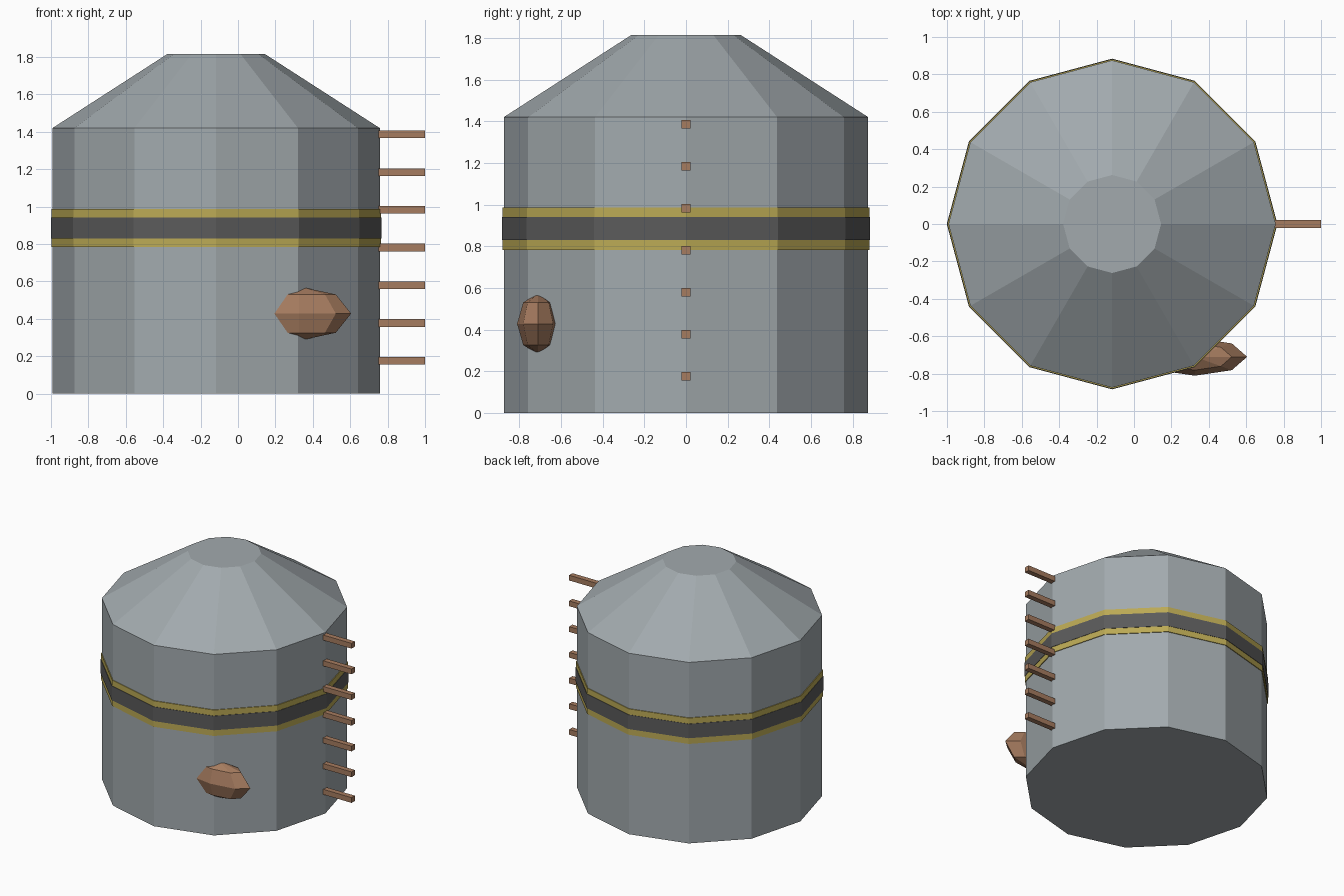
import bpy, bmesh, math
from mathutils import Matrix

if "Cube" in bpy.data.objects:
    bpy.data.objects.remove(bpy.data.objects["Cube"])

CX = -0.117      # tank axis
SIDES = 12


def material(name, rgb):
    m = bpy.data.materials.new(name)
    m.diffuse_color = (*rgb, 1)
    m.use_nodes = True
    m.node_tree.nodes["Principled BSDF"].inputs["Base Color"].default_value = m.diffuse_color
    return m


GREY = material("steel_grey", (0.36, 0.40, 0.42))
DARK = material("dark_grey", (0.105, 0.105, 0.105))
YELLOW = material("dull_yellow", (0.50, 0.40, 0.09))
BROWN = material("copper_brown", (0.38, 0.20, 0.115))


def finish(name, bm, mat):
    bmesh.ops.recalc_face_normals(bm, faces=bm.faces[:])
    mesh = bpy.data.meshes.new(name)
    bm.to_mesh(mesh)
    bm.free()
    mesh.materials.append(mat)
    ob = bpy.data.objects.new(name, mesh)
    bpy.context.collection.objects.link(ob)
    return ob


def lathe(name, profile, mat, closed=False):
    """Turn (radius, z) points around the tank axis; cap the ends unless closed."""
    bm = bmesh.new()
    rings = []
    for r, z in profile:
        rings.append([bm.verts.new((CX + r * math.cos(a), r * math.sin(a), z))
                      for a in (math.tau * i / SIDES for i in range(SIDES))])
    pairs = list(zip(rings, rings[1:]))
    if closed:
        pairs.append((rings[-1], rings[0]))
    else:
        bm.faces.new(rings[0])
        bm.faces.new(rings[-1])
    for lo, hi in pairs:
        for i in range(SIDES):
            j = (i + 1) % SIDES
            bm.faces.new((lo[i], lo[j], hi[j], hi[i]))
    return finish(name, bm, mat)


def band(name, r, z0, z1, mat):
    lathe(name, [(0.87, z0), (r, z0), (r, z1), (0.87, z1)], mat, closed=True)


# Tank with sloping roof
lathe("tank", [(0.875, 0), (0.875, 1.42), (0.262, 1.815)], GREY)

# Striped belt
band("lower_stripe", 0.881, 0.783, 0.829, YELLOW)
band("belt", 0.884, 0.829, 0.941, DARK)
band("upper_stripe", 0.881, 0.941, 0.986, YELLOW)

# Ladder rungs on the right side
for i in range(7):
    bm = bmesh.new()
    z = 0.176 + i * 0.2017
    bmesh.ops.create_cube(bm, size=1, matrix=Matrix.Translation((0.865, 0, z))
                          @ Matrix.Diagonal((0.27, 0.041, 0.041, 1)))
    finish(f"rung_{i + 1}", bm, BROWN)

# Faceted lump half sunk in the wall
bm = bmesh.new()
bmesh.ops.create_uvsphere(bm, u_segments=8, v_segments=4, radius=1,
                          matrix=Matrix.Translation((0.325, -0.71, 0.428))
                          @ Matrix.Diagonal((0.28, 0.101, 0.145, 1)))
finish("wall_lump", bm, BROWN)
